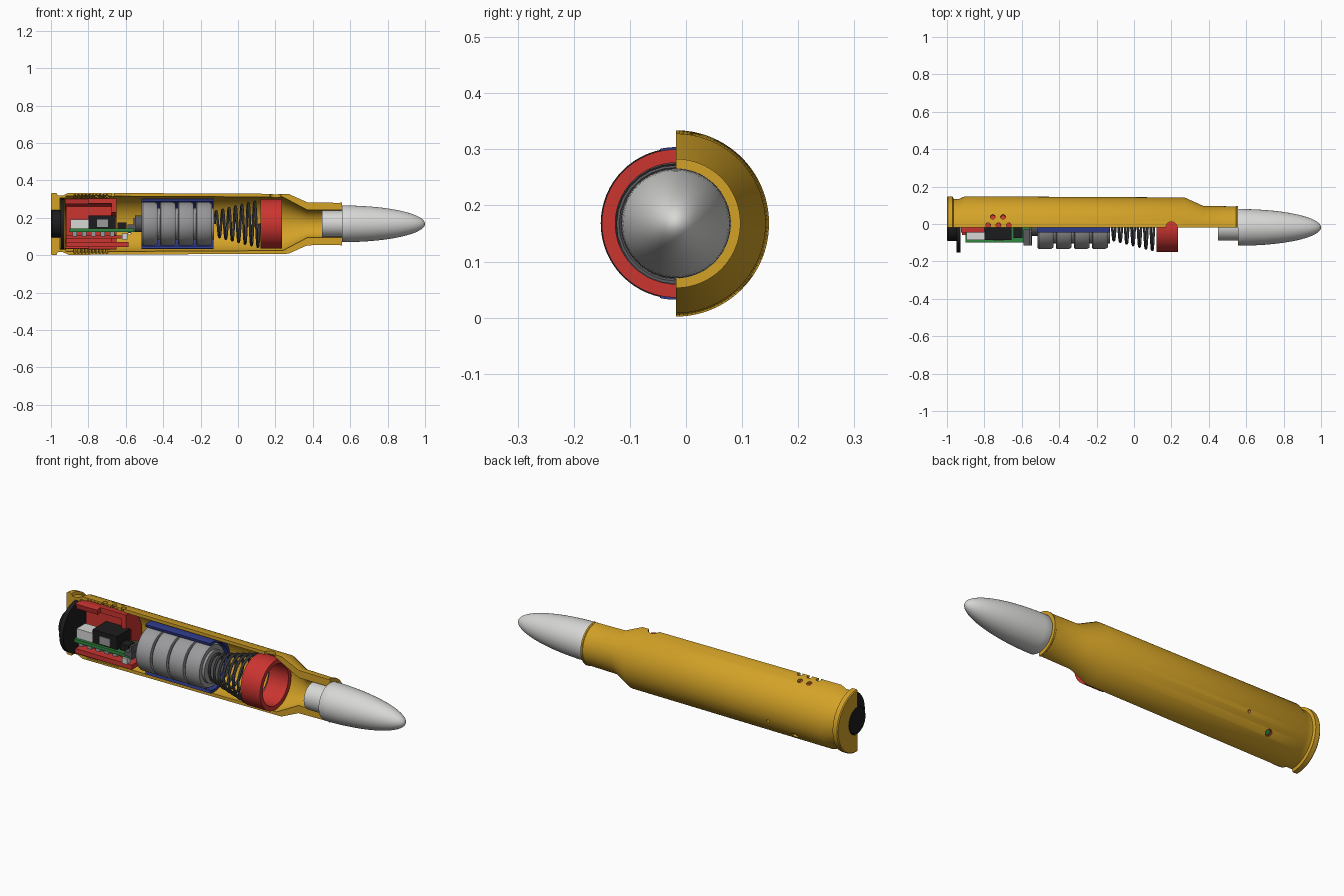
import bpy, bmesh, math
from mathutils import Vector, Matrix

if "Cube" in bpy.data.objects:
    bpy.data.objects.remove(bpy.data.objects["Cube"])

CY, CZ = -0.018, 0.168          # long axis of the round


def material(name, r, g, b):
    m = bpy.data.materials.new(name)
    m.use_nodes = True
    m.diffuse_color = (r, g, b, 1)
    m.node_tree.nodes["Principled BSDF"].inputs["Base Color"].default_value = (r, g, b, 1)
    return m


BRASS = material("brass", 0.65, 0.36, 0.02)
SILVER = material("silver", 0.68, 0.68, 0.67)
GREY = material("cell grey", 0.32, 0.32, 0.33)
STEEL = material("dark steel", 0.1, 0.1, 0.11)
RED = material("red plastic", 0.6, 0.035, 0.03)
BLUE = material("blue sleeve", 0.03, 0.045, 0.26)
GREEN = material("green board", 0.03, 0.24, 0.05)
BLACK = material("black plastic", 0.012, 0.012, 0.013)


def finish(name, bm, mat, smooth=True):
    bmesh.ops.remove_doubles(bm, verts=bm.verts, dist=1e-5)
    bmesh.ops.recalc_face_normals(bm, faces=bm.faces)
    me = bpy.data.meshes.new(name)
    bm.to_mesh(me)
    bm.free()
    ob = bpy.data.objects.new(name, me)
    bpy.context.collection.objects.link(ob)
    me.materials.append(mat)
    if smooth:
        shade(ob)
    return ob


def select(ob):
    bpy.ops.object.select_all(action='DESELECT')
    ob.select_set(True)
    bpy.context.view_layer.objects.active = ob


def shade(ob):
    select(ob)
    bpy.ops.object.shade_smooth_by_angle(angle=math.radians(30))


def revolve(name, profile, mat, half_angle=180, steps=64):
    """Turn a closed (x, radius) outline about the long axis, centred on the back."""
    bm = bmesh.new()
    full = half_angle == 180
    rings = []
    for i in range(steps + (not full)):
        a = math.radians(half_angle) * (2 * i / steps - 1)
        rings.append([bm.verts.new((x, CY + r * math.cos(a), CZ + r * math.sin(a)))
                      for x, r in profile])
    n = len(profile)
    for i in range(steps):
        p, q = rings[i], rings[(i + 1) % len(rings)]
        for j in range(n):
            k = (j + 1) % n
            if profile[j][1] + profile[k][1] > 0:
                bm.faces.new((p[j], p[k], q[k], q[j]))
    if not full:
        bm.faces.new(rings[0])
        bm.faces.new(rings[-1])
    bmesh.ops.dissolve_degenerate(bm, dist=1e-6, edges=bm.edges)
    return finish(name, bm, mat)


def tube(name, x0, x1, r0, r1, mat, half_angle=180):
    return revolve(name, [(x0, r0), (x0, r1), (x1, r1), (x1, r0)], mat, half_angle)


def box(name, x, y, z, mat):
    """Box from (low, high) pairs."""
    bm = bmesh.new()
    size = [b - a for a, b in (x, y, z)]
    mid = Vector([(a + b) / 2 for a, b in (x, y, z)])
    bmesh.ops.create_cube(bm, size=1, matrix=Matrix.Translation(mid) @ Matrix.Diagonal((*size, 1)))
    return finish(name, bm, mat, False)


def radial_pin(bm, x, angle, radius, r0, r1):
    """Cylinder pointing out from the long axis; 0 is the back, 90 is up."""
    a = math.radians(angle)
    d = Vector((0, math.cos(a), math.sin(a)))
    place = Matrix.Translation(Vector((x, CY, CZ)) + d * (r0 + r1) / 2)
    turn = Vector((0, 0, 1)).rotation_difference(d).to_matrix().to_4x4()
    bmesh.ops.create_cone(bm, cap_ends=True, segments=20, radius1=radius, radius2=radius,
                          depth=r1 - r0, matrix=place @ turn)


# Half casing: outer wall, mouth, then inner wall with a threaded stretch
outer = [(-1, 0.073), (-1, 0.162), (-0.995, 0.166), (-0.97, 0.166), (-0.965, 0.152),
         (-0.935, 0.152), (-0.905, 0.166), (0.27, 0.16), (0.37, 0.115), (0.545, 0.112),
         (0.548, 0.115), (0.556, 0.115), (0.556, 0.074)]
inner = [(0.37, 0.074), (0.24, 0.143), (-0.69, 0.148)]
for i in range(10):
    x = -0.695 - i * 0.019
    inner += [(x - 0.004, 0.158), (x - 0.010, 0.158), (x - 0.014, 0.148)]
inner += [(-0.92, 0.148), (-0.92, 0.137), (-0.952, 0.137), (-0.952, 0.073)]
casing = revolve("half_casing", outer + inner, BRASS, 90, 72)

# Drilled holes in the casing
bm = bmesh.new()
for x, angle, radius in ((-0.755, 70, 0.013), (-0.70, 70, 0.013), (-0.78, 86, 0.013),
                         (-0.725, 86, 0.013), (-0.67, 86, 0.013), (0.2, 90, 0.03),
                         (-0.72, -40, 0.018), (-0.58, -20, 0.008)):
    radial_pin(bm, x, angle, radius, 0.125, 0.19)
drills = finish("hole_cutter", bm, BRASS, False)
drills.hide_render = True
mod = casing.modifiers.new("holes", 'BOOLEAN')
mod.operation = 'DIFFERENCE'
mod.solver = 'EXACT'
mod.object = drills
select(casing)
bpy.ops.object.modifier_apply(modifier=mod.name)
bpy.data.objects.remove(drills)
shade(casing)

# Bullet with a narrower shank and a rounded nose
nose = [(0.56 + 0.44 * math.sin(t), 0.098 * math.cos(t))
        for t in (math.pi / 2 * i / 20 for i in range(20))]
revolve("bullet", [(0.45, 0), (0.45, 0.07), (0.556, 0.07), (0.556, 0.096)]
        + nose + [(1.0, 0)], SILVER)

# Rear button and its flange
revolve("rear_button", [(-1, 0), (-1, 0.068), (-0.995, 0.073), (-0.95, 0.073), (-0.95, 0.134),
                        (-0.927, 0.134), (-0.927, 0)], BLACK)

# Cells, each with a narrower terminal
for i in range(4):
    x = -0.515 + i * 0.097
    revolve(f"cell_{i + 1}", [(x, 0), (x, 0.11), (x + 0.006, 0.116), (x + 0.07, 0.116),
                              (x + 0.084, 0.108), (x + 0.084, 0.085), (x + 0.097, 0.085),
                              (x + 0.097, 0)], GREY)
tube("cell_sleeve", -0.515, -0.13, 0.121, 0.136, BLUE, 102)

# Conical spring between the cells and the front ring
curve = bpy.data.curves.new("spring", 'CURVE')
curve.dimensions = '3D'
curve.bevel_depth = 0.007
curve.bevel_resolution = 2
curve.use_fill_caps = True
turns, per = 7, 28
line = curve.splines.new('POLY')
line.points.add(turns * per)
for i, p in enumerate(line.points):
    t = i / (turns * per)
    a = 2 * math.pi * i / per
    r = 0.065 + 0.06 * t
    p.co = (-0.125 + 0.24 * t, CY + r * math.cos(a), CZ + r * math.sin(a), 1)
spring = bpy.data.objects.new("spring", curve)
bpy.context.collection.objects.link(spring)
curve.materials.append(STEEL)
select(spring)
bpy.ops.object.convert(target='MESH')
shade(spring)
tube("front_ring", 0.12, 0.235, 0.108, 0.132, RED)

# Red electronics holder: cut shell, end wall and lower ledges
tube("holder_rear", -0.925, -0.8, 0.108, 0.136, RED, 102)
tube("holder_front", -0.8, -0.65, 0.108, 0.136, RED, 90)
tube("holder_end_wall", -0.675, -0.65, 0.06, 0.11, RED, 90)
box("holder_lower_ledge", (-0.92, -0.585), (-0.06, 0.04), (0.045, 0.07), RED)
box("holder_upper_ledge", (-0.92, -0.6), (-0.045, 0.06), (0.09, 0.105), RED)
box("holder_back", (-0.92, -0.65), (0.03, 0.06), (0.07, 0.26), RED)

# Circuit board and its parts
box("circuit_board", (-0.9, -0.55), (-0.1, 0.05), (0.125, 0.142), GREEN)
box("socket", (-0.895, -0.8), (-0.085, -0.01), (0.142, 0.192), SILVER)
box("switch_body", (-0.8, -0.655), (-0.085, 0.03), (0.142, 0.213), BLACK)
box("switch_lever", (-0.755, -0.695), (-0.089, -0.085), (0.15, 0.19), GREY)
box("chip", (-0.645, -0.595), (-0.075, -0.02), (0.142, 0.175), BLACK)
box("lamp", (-0.62, -0.59), (-0.095, -0.06), (0.085, 0.115), SILVER)
box("contact_plate", (-0.59, -0.545), (-0.115, -0.03), (0.142, 0.165), STEEL)
box("contact_arm", (-0.56, -0.548), (-0.115, 0.02), (0.13, 0.2), STEEL)
tube("contact_tip", -0.55, -0.515, 0.02, 0.045, STEEL)
for i in range(5):
    x = -0.885 + i * 0.05
    box(f"board_pin_{i + 1}", (x, x + 0.025), (-0.08, -0.05), (0.1, 0.125), GREY)

# Green stud showing through the lower hole
bm = bmesh.new()
radial_pin(bm, -0.72, -40, 0.014, 0.12, 0.155)
finish("green_stud", bm, GREEN)
